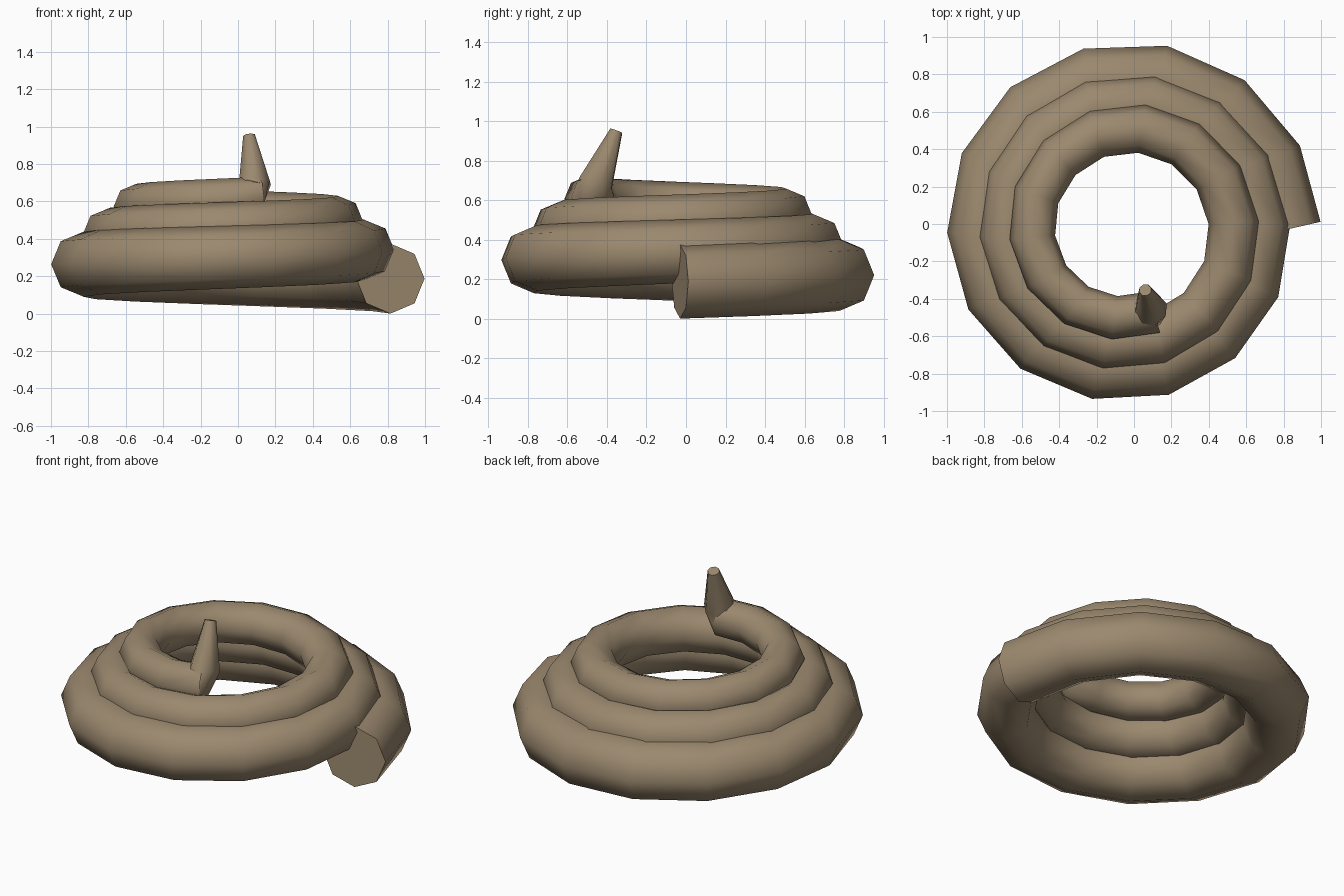
import bpy, bmesh, math
from mathutils import Vector

if "Cube" in bpy.data.objects:
    bpy.data.objects.remove(bpy.data.objects["Cube"])

SIDES = 8
STEP = math.radians(25.85)
LAST = 39
UP = Vector((0, 0, 1))

brown = bpy.data.materials.new("warm brown")
brown.diffuse_color = (0.33, 0.25, 0.158, 1)
brown.use_nodes = True
brown.node_tree.nodes["Principled BSDF"].inputs["Base Color"].default_value = brown.diffuse_color

bm = bmesh.new()
rings = []


def add_ring(center, out, up, radius):
    """Octagonal cross-section with corners on its two axes."""
    ring = []
    for k in range(SIDES):
        a = math.tau * k / SIDES
        ring.append(bm.verts.new(center + (out * math.cos(a) + up * math.sin(a)) * radius))
    rings.append(ring)


# Coiled body: the spiral narrows, rises and tapers at a steady rate
for i in range(LAST + 1):
    a = i * STEP
    r = 0.855 - 0.01 * i
    c = Vector((r * math.cos(a) - 0.04, r * math.sin(a) - 0.03, 0.187 + 0.011 * i))
    turn = a + (STEP / 2 if i == 0 else 0)
    out = Vector((math.cos(turn), math.sin(turn), 0))
    add_ring(c, out, UP, 0.187 - 0.00186 * i)

# Upturned tip: the tube kinks upward and narrows
base, top = Vector((0.09, -0.455, 0.69)), Vector((0.06, -0.353, 0.95))
axis = (top - base).normalized()
out = Vector((math.cos(LAST * STEP), math.sin(LAST * STEP), 0))
out = (out - axis * out.dot(axis)).normalized()
side = axis.cross(out)
if side.x > 0:
    side = -side
add_ring(base, out, side, 0.09)
add_ring(top, out, side, 0.034)

# Skin between neighbouring cross-sections, and close both ends
for r0, r1 in zip(rings, rings[1:]):
    for k in range(SIDES):
        n = (k + 1) % SIDES
        bm.faces.new((r0[k], r0[n], r1[n], r1[k]))
bm.faces.new(rings[0])
bm.faces.new(rings[-1][::-1])
bmesh.ops.recalc_face_normals(bm, faces=bm.faces[:])

mesh = bpy.data.meshes.new("coil")
bm.to_mesh(mesh)
bm.free()
mesh.materials.append(brown)
coil = bpy.data.objects.new("coil", mesh)
bpy.context.collection.objects.link(coil)
bpy.context.view_layer.objects.active = coil
coil.select_set(True)
bpy.ops.object.shade_smooth_by_angle(angle=math.radians(70))
